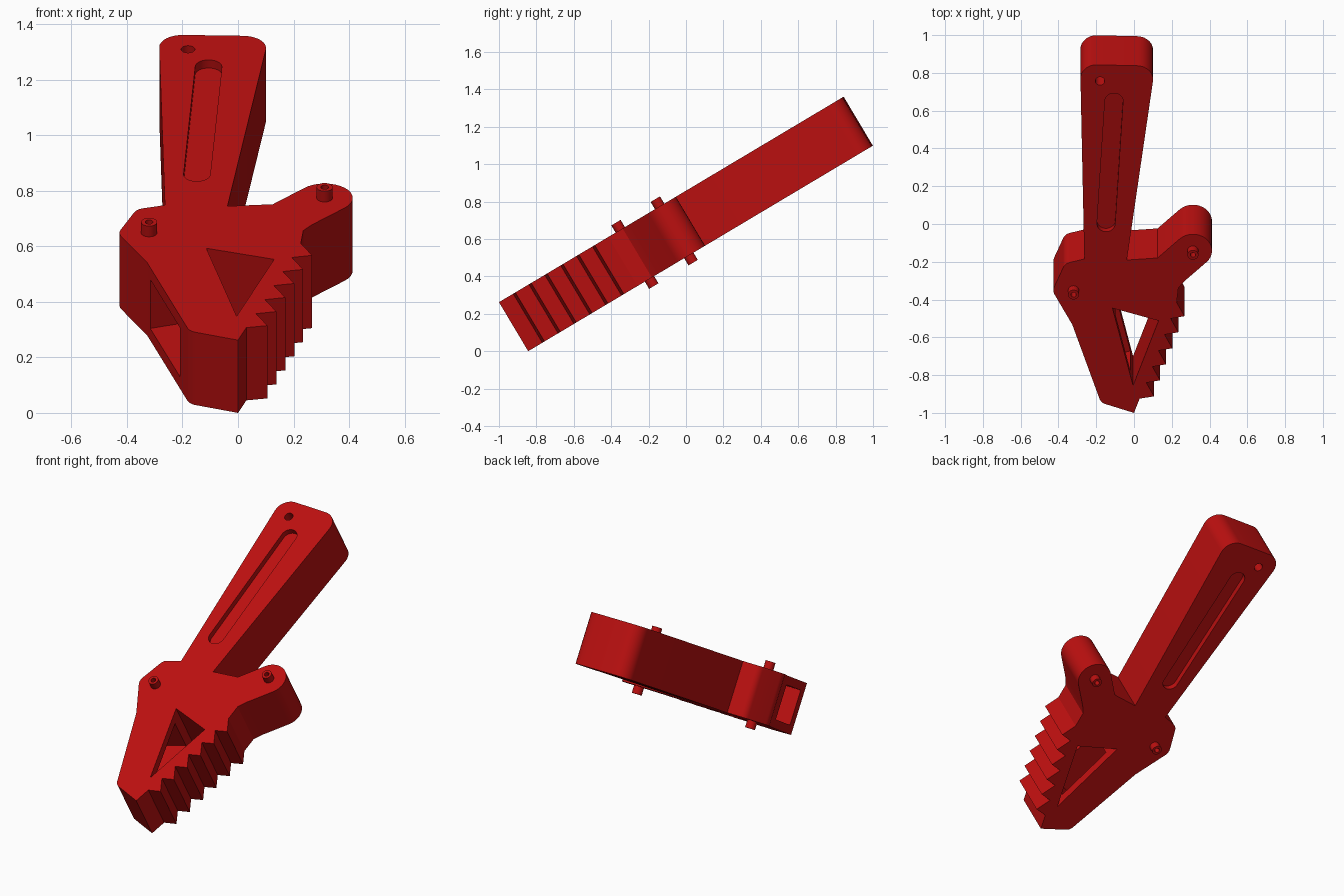
import bpy, bmesh
from math import cos, sin, pi, radians, tan
from mathutils import Matrix, Vector

if "Cube" in bpy.data.objects:
    bpy.data.objects.remove(bpy.data.objects["Cube"])

T = 0.305                      # plate thickness
TILT = radians(30.8)
PLACE = Matrix.Translation((0, -1 + T * sin(TILT), 0)) @ Matrix.Rotation(TILT, 4, 'X')

red = bpy.data.materials.new("red")
red.diffuse_color = (0.5, 0.005, 0.005, 1)
red.use_nodes = True
red.node_tree.nodes["Principled BSDF"].inputs["Base Color"].default_value = red.diffuse_color


def fillet(points, steps=8):
    """Round each corner given as (x, y, radius)."""
    out = []
    for i, p in enumerate(points):
        c = Vector(p[:2])
        r = p[2] if len(p) > 2 else 0
        if not r:
            out.append(c)
            continue
        a = (Vector(points[i - 1][:2]) - c).normalized()
        b = (Vector(points[(i + 1) % len(points)][:2]) - c).normalized()
        half = a.angle(b) / 2
        mid = c + (a + b).normalized() * (r / sin(half))
        s = c + a * (r / tan(half)) - mid
        e = c + b * (r / tan(half)) - mid
        sweep = s.angle_signed(e)
        for k in range(steps + 1):
            t = -sweep * k / steps
            out.append(mid + Vector((s.x * cos(t) - s.y * sin(t), s.x * sin(t) + s.y * cos(t))))
    return out


def arc(cx, cy, r, a0, a1, n=16):
    return [(cx + r * cos(radians(a0 + (a1 - a0) * k / n)),
             cy + r * sin(radians(a0 + (a1 - a0) * k / n))) for k in range(n + 1)]


def finish(name, bm):
    bmesh.ops.recalc_face_normals(bm, faces=bm.faces[:])
    me = bpy.data.meshes.new(name)
    bm.to_mesh(me)
    bm.free()
    me.materials.append(red)
    ob = bpy.data.objects.new(name, me)
    bpy.context.collection.objects.link(ob)
    ob.matrix_world = PLACE
    return ob


def prism(name, pts, w0, w1):
    bm = bmesh.new()
    face = bm.faces.new([bm.verts.new((p[0], p[1], w0)) for p in pts])
    new = bmesh.ops.extrude_face_region(bm, geom=[face])["geom"]
    bmesh.ops.translate(bm, vec=(0, 0, w1 - w0),
                        verts=[g for g in new if isinstance(g, bmesh.types.BMVert)])
    return finish(name, bm)


# Plate outline: nose, toothed edge, right ear, handle, left ear
outline = [(0, 0), (0.03, 0.088)]
for i in range(6):
    x, v = 0.106 + 0.0322 * i, 0.102 + 0.0988 * i
    outline += [(x, v), (x - 0.041, v + 0.084)]
outline += [(0.235, 0.77), (0.265, 0.81)]
outline += arc(0.312, 1.0, 0.101, -45, 137)
outline += [(0.125, 0.955), (-0.038, 0.942), (0.112, 2.137, 0.085), (-0.285, 2.148, 0.085),
            (-0.263, 0.949), (-0.365, 0.92, 0.05), (-0.432, 0.752, 0.06),
            (-0.327, 0.545), (-0.175, 0.063, 0.05)]
body = prism("gripper_plate", fillet(outline), 0, T)

# Cutters: triangular window, side channel, handle slots, hanging hole
cutters = [prism("window_cutter", [(-0.114, 0.646), (-0.005, 0.168), (0.13, 0.568)], -0.1, T + 0.1)]
n = Vector((0.95, 0.305))
a, b = Vector((-0.315, 0.51)), Vector((-0.207, 0.17))
cutters.append(prism("channel_cutter", [a - n * 0.05, b - n * 0.05, b + n * 0.232, a + n * 0.232],
                     0.05, T - 0.05))
slot = arc(-0.106, 1.922, 0.048, -5, 175) + arc(-0.148, 1.165, 0.048, 175, 355)
cutters.append(prism("top_slot_cutter", slot, T - 0.034, T + 0.1))
cutters.append(prism("bottom_slot_cutter", slot, -0.1, 0.034))
cutters.append(prism("hole_cutter", arc(-0.18, 2.045, 0.025, 0, 345, 23), -0.1, T + 0.1))

for c in cutters:
    c.hide_render = True
    m = body.modifiers.new(c.name, 'BOOLEAN')
    m.operation, m.solver, m.object = 'DIFFERENCE', 'EXACT', c
bpy.context.view_layer.update()
cut = bpy.data.meshes.new_from_object(body.evaluated_get(bpy.context.evaluated_depsgraph_get()))
body.modifiers.clear()
body.data = cut
for c in cutters:
    bpy.data.objects.remove(c)


# Pivot pins with hollow ends, passing through both ears
def pin(name, x, v):
    prof = [(0, T), (0.014, T), (0.014, T + 0.045), (0.029, T + 0.045),
            (0.029, -0.045), (0.014, -0.045), (0.014, 0), (0, 0)]
    bm = bmesh.new()
    vs = [bm.verts.new((x + r, v, w)) for r, w in prof]
    es = [bm.edges.new(e) for e in zip(vs, vs[1:])]
    bmesh.ops.spin(bm, geom=vs + es, cent=(x, v, 0), axis=(0, 0, 1), angle=2 * pi,
                   steps=24, use_duplicate=False)
    bmesh.ops.remove_doubles(bm, verts=bm.verts[:], dist=1e-4)
    return finish(name, bm)


parts = [body, pin("right_pin", 0.312, 1.0), pin("left_pin", -0.32, 0.755)]
for ob in parts:
    ob.select_set(True)
bpy.context.view_layer.objects.active = body
bpy.ops.object.shade_smooth_by_angle(angle=radians(30))
